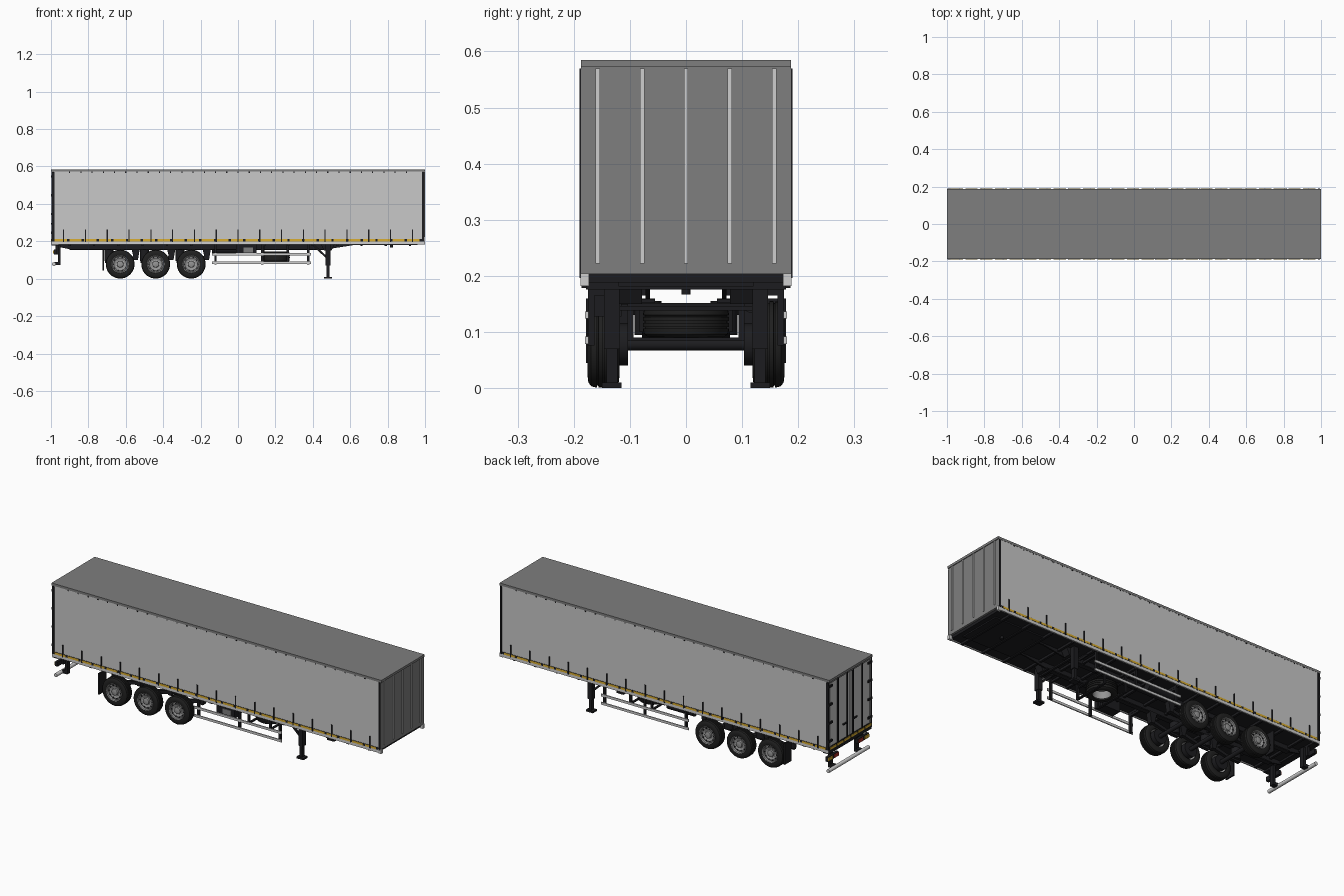
import bpy, bmesh, math
from mathutils import Matrix, Vector

if "Cube" in bpy.data.objects:
    bpy.data.objects.remove(bpy.data.objects["Cube"])


def mat(name, r, g, b):
    m = bpy.data.materials.new(name)
    m.diffuse_color = (r, g, b, 1)
    m.use_nodes = True
    m.node_tree.nodes["Principled BSDF"].inputs["Base Color"].default_value = m.diffuse_color
    return m


CURTAIN = mat("curtain_light_grey", .58, .58, .58)
GREY = mat("panel_grey", .21, .21, .21)
METAL = mat("aluminium", .62, .62, .62)
BLACK = mat("chassis_black", .012, .012, .014)
RUBBER = mat("tyre_rubber", .014, .014, .014)
RIM = mat("rim_grey", .30, .30, .30)
YELLOW = mat("marker_yellow", .70, .42, .03)
RED = mat("lamp_red", .45, .03, .02)


def finish(name, bm, m, smooth=False):
    bmesh.ops.recalc_face_normals(bm, faces=bm.faces)
    me = bpy.data.meshes.new(name)
    bm.to_mesh(me)
    bm.free()
    me.materials.append(m)
    ob = bpy.data.objects.new(name, me)
    bpy.context.collection.objects.link(ob)
    if smooth:
        bpy.ops.object.select_all(action='DESELECT')
        ob.select_set(True)
        bpy.context.view_layer.objects.active = ob
        bpy.ops.object.shade_smooth_by_angle(angle=math.radians(35))
    return ob


def boxes(name, m, items, mirror=False):
    """Boxes given as (x0, x1, y0, y1, z0, z1); mirror copies them across y = 0."""
    bm = bmesh.new()
    if mirror:
        items = items + [(a, b, -d, -c, e, f) for a, b, c, d, e, f in items]
    for x0, x1, y0, y1, z0, z1 in items:
        M = Matrix.Translation(((x0 + x1) / 2, (y0 + y1) / 2, (z0 + z1) / 2)) \
            @ Matrix.Diagonal((x1 - x0, y1 - y0, z1 - z0, 1))
        bmesh.ops.create_cube(bm, size=1, matrix=M)
    return finish(name, bm, m)


def prism(name, m, pts, y0, y1, mirror=True):
    """Side profile in x, z extruded along y."""
    bm = bmesh.new()
    for s in ((1, -1) if mirror else (1,)):
        f = bm.faces.new([bm.verts.new((x, s * y0, z)) for x, z in pts])
        ext = bmesh.ops.extrude_face_region(bm, geom=[f])["geom"]
        bmesh.ops.translate(bm, vec=(0, s * (y1 - y0), 0),
                            verts=[v for v in ext if isinstance(v, bmesh.types.BMVert)])
    return finish(name, bm, m)


def lathe(name, m, profile, loc, axis='Y', side=1, steps=40, closed=False):
    """Revolve (radius, offset) points round an axis."""
    bm = bmesh.new()
    vs = [bm.verts.new((r, o * side, 0)) for r, o in profile]
    es = [bm.edges.new((a, b)) for a, b in zip(vs, vs[1:])]
    if closed:
        es.append(bm.edges.new((vs[-1], vs[0])))
    bmesh.ops.spin(bm, geom=vs + es, cent=(0, 0, 0), axis=(0, 1, 0),
                   angle=2 * math.pi, steps=steps, use_merge=True)
    bmesh.ops.remove_doubles(bm, verts=bm.verts, dist=1e-5)
    R = Matrix()
    if axis == 'Z':
        R = Matrix.Rotation(math.pi / 2, 4, 'X')
    if axis == 'X':
        R = Matrix.Rotation(-math.pi / 2, 4, 'Z')
    bmesh.ops.transform(bm, matrix=Matrix.Translation(loc) @ R, verts=bm.verts)
    return finish(name, bm, m, True)


def rod(name, m, r, length, loc, axis, steps=20):
    h = length / 2
    return lathe(name, m, [(0, -h), (r, -h), (r, h), (0, h)], loc, axis, steps=steps)


# --- cargo body ---
boxes("roof", GREY, [(-1, 1, -.187, .187, .572, .585)])
boxes("side_curtain", CURTAIN, [(-.985, .985, .181, .186, .2, .573)], True)
boxes("front_panel", GREY, [(.985, .996, -.187, .187, .203, .573)])
boxes("front_rib", METAL, [(.995, 1, y - .004, y + .004, .222, .57)
                           for y in (-.157, -.078, 0, .078, .157)])
boxes("corner_post", BLACK, [(.985, .994, .18, .19, .2, .57),
                             (-.996, -.982, .18, .19, .2, .57)], True)
boxes("side_rail", METAL, [(-.995, .995, .18, .188, .184, .2)], True)
boxes("front_corner_block", METAL, [(.98, 1, .173, .188, .182, .204)], True)
boxes("marker_backing", BLACK, [(-.985, .985, .184, .188, .199, .212)], True)
boxes("marker_tape", YELLOW, [(-.98 + i * .0785, -.98 + i * .0785 + .066, .186, .1893, .2, .211)
                              for i in range(25)], True)
boxes("curtain_strap", BLACK, [(-.932 + i * .1165 - .003, -.932 + i * .1165 + .003,
                                .185, .190, .196, .262) for i in range(17)], True)
boxes("curtain_roller", BLACK, [(-.9 + i * .06 - .003, -.9 + i * .06 + .003,
                                 .185, .1875, .566, .572) for i in range(31)], True)

# --- rear doors ---
boxes("rear_door", CURTAIN, [(-.992, -.982, .002, .172, .215, .566)], True)
boxes("rear_frame", GREY, [(-.995, -.98, .171, .181, .2, .573)], True)
boxes("rear_header", GREY, [(-.996, -.98, -.181, .181, .562, .573)])
boxes("door_seam", BLACK, [(-.991, -.984, -.002, .002, .215, .566)])
boxes("door_lock_rod", BLACK, [(-.998, -.991, y - .003, y + .003, .205, .57)
                               for y in (.025, .105)], True)
boxes("door_hinge", BLACK, [(-.999, -.991, .155, .188, z, z + .012)
                            for z in (.24, .34, .44, .54)], True)
boxes("door_handle", BLACK, [(-.999, -.991, .025, .06, .29, .297)], True)
boxes("rear_sill", BLACK, [(-.996, -.96, -.186, .186, .178, .214)])
boxes("rear_marker_tape", YELLOW, [(-.999, -.995, -.178 + i * .06, -.126 + i * .06, .199, .211)
                                   for i in range(6)])

# --- rear lamps and bumper ---
boxes("lamp_bracket", BLACK, [(-.985, -.97, .085, .178, .13, .155),
                              (-.975, -.96, .12, .14, .13, .18)], True)
boxes("lamp_red", RED, [(-.989, -.984, .088, .125, .134, .151)], True)
boxes("lamp_yellow", YELLOW, [(-.989, -.984, .14, .175, .134, .151)], True)
boxes("bumper_support", BLACK, [(-.962, -.948, .10, .125, .075, .18),
                                (-.98, -.948, .10, .125, .073, .09)], True)
rod("rear_bumper", METAL, .010, .35, (-.984, 0, .078), 'Y')

# --- floor and chassis ---
boxes("floor", BLACK, [(-.985, .985, -.181, .181, .188, .203)])
boxes("cross_member", BLACK, [(x - .006, x + .006, -.178, .178, .176, .19)
                              for x in [-.9 + i * .13 for i in range(15)]])
prism("chassis_beam_web", BLACK, [(-.97, .19), (-.97, .172), (-.9, .158), (.48, .158),
                                  (.62, .18), (.95, .184), (.95, .19)], .064, .072)
boxes("chassis_beam_flange", BLACK, [(-.9, .49, .055, .081, .153, .159)], True)
boxes("coupling_plate", BLACK, [(.66, .96, -.12, .12, .181, .19)])
rod("kingpin", BLACK, .008, .02, (.82, 0, .177), 'Z')

# --- wheels ---
TYRE = [(.046, .027), (.056, .0285), (.068, .027), (.0745, .022), (.0765, .015), (.0765, .012),
        (.0735, .0115), (.0735, .0095), (.077, .009), (.077, .002), (.074, .0015)]
TYRE = TYRE + [(r, -o) for r, o in reversed(TYRE)]
RIM_P = [(.047, -.026), (.045, -.01), (.045, .020), (.0475, .0275), (.0465, .0285), (.043, .0265),
         (.041, .017), (.034, .019), (.025, .014), (.018, .014), (.017, .024), (.012, .026),
         (0, .026)]
for i, x in enumerate((-.63, -.44, -.25)):
    for s in (1, -1):
        c = Vector((x, s * .147, .078))
        lathe("tyre", RUBBER, TYRE, c, side=s, closed=True)
        lathe("wheel_rim", RIM, RIM_P, c, side=s)
        # dark hand holes and pale wheel nuts set round the rim
        for nm, m, r, size, o, n in (("rim_hole", BLACK, .0355, .0042, .0185, 10),
                                     ("wheel_nut", METAL, .0215, .0018, .0155, 10)):
            bm = bmesh.new()
            for k in range(n):
                a = 2 * math.pi * k / n
                p = c + Vector((r * math.cos(a), s * o, r * math.sin(a)))
                bmesh.ops.create_cone(bm, cap_ends=True, segments=8, radius1=size, radius2=size,
                                      depth=.004, matrix=Matrix.Translation(p)
                                      @ Matrix.Rotation(math.pi / 2, 4, 'X'))
            finish(nm, bm, m)
        rod("brake_drum", BLACK, .038, .03, (x, s * .118, .078), 'Y')
        rod("air_spring", BLACK, .024, .06, (x - .06, s * .068, .125), 'Z')
    rod("axle", BLACK, .011, .26, (x, 0, .078), 'Y')
    prism("trailing_arm", BLACK, [(x + .085, .125), (x + .085, .105), (x, .088), (x - .08, .085),
                                  (x - .08, .097), (x, .104)], .060, .078)
    prism("arm_hanger", BLACK, [(x + .06, .16), (x + .105, .16), (x + .095, .10), (x + .075, .10)],
          .055, .083)
boxes("mudflap", BLACK, [(-.724, -.716, .118, .178, .045, .15),
                         (-.724, -.716, .06, .178, .148, .16)], True)

# --- spare wheel in its carrier ---
lathe("spare_tyre", RUBBER, TYRE, (.2, 0, .118), 'Z', closed=True)
lathe("spare_rim", RIM, RIM_P, (.2, 0, .118), 'Z', side=1)
boxes("spare_carrier", BLACK, [(x, x + .012, .094, .104, .088, .185) for x in (.13, .26)], True)
boxes("spare_carrier_bar", BLACK, [(x, x + .012, -.104, .104, z, z + .006)
                                   for x in (.13, .26) for z in (.084, .146)])

# --- side guards ---
boxes("guard_rail", METAL, [(-.14, .39, .174, .180, z, z + .013) for z in (.079, .124)], True)
boxes("guard_post", BLACK, [(x - .006, x + .006, .163, .175, .076, .188)
                            for x in (-.12, .13, .375)], True)
boxes("guard_brace", BLACK, [(x - .005, x + .005, .07, .17, .165, .177)
                             for x in (-.12, .13, .375)], True)

# --- tool box and air tank ---
boxes("tool_box", BLACK, [(-.01, .1, -.172, -.115, .128, .182)])
boxes("tool_box_lid", GREY, [(.03, .08, -.175, -.171, .14, .168)])
rod("air_tank", BLACK, .022, .16, (-.06, .12, .155), 'X')

# --- landing legs ---
boxes("landing_leg", BLACK, [(.468, .494, .118, .146, .07, .19),
                             (.473, .489, .122, .142, .01, .07),
                             (.46, .502, .115, .15, 0, .010)], True)
prism("leg_brace", BLACK, [(.47, .11), (.47, .125), (.405, .185), (.39, .185)], .125, .135)
boxes("leg_cross_bar", BLACK, [(.475, .487, -.12, .12, .138, .146)])
prism("leg_bracket", BLACK, [(.44, .19), (.52, .19), (.5, .15), (.46, .15)], .078, .119)
